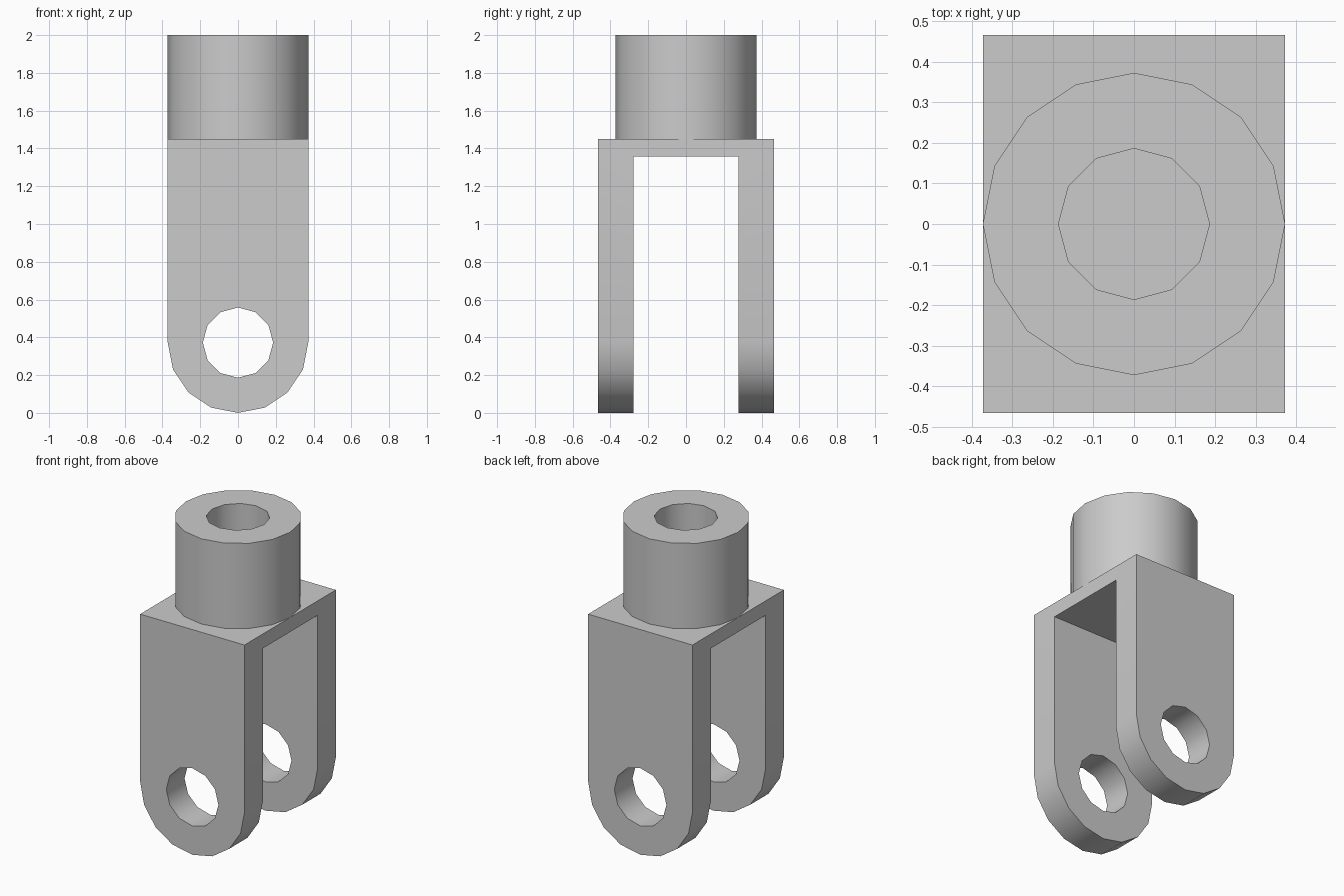
import bpy
import bmesh
from math import cos, sin, pi, radians
from mathutils import Matrix

if "Cube" in bpy.data.objects:
    bpy.data.objects.remove(bpy.data.objects["Cube"])

R, HOLE = 0.372, 0.186           # outer and bore radii
HALF_Y, SLOT_Y = 0.465, 0.279    # fork outside and inside half widths
SLOT_TOP, SHOULDER, TOP = 1.358, 1.451, 2.0

steel = bpy.data.materials.new("grey steel")
steel.use_nodes = True
GREY = (0.6, 0.6, 0.6, 1)
steel.diffuse_color = GREY
steel.node_tree.nodes["Principled BSDF"].inputs["Base Color"].default_value = GREY


def prism(name, outline, depth, matrix):
    """Extrude a flat outline upwards by depth, then place it."""
    bm = bmesh.new()
    face = bm.faces.new([bm.verts.new((x, y, 0)) for x, y in outline])
    ext = bmesh.ops.extrude_face_region(bm, geom=[face])["geom"]
    verts = [v for v in ext if isinstance(v, bmesh.types.BMVert)]
    bmesh.ops.translate(bm, verts=verts, vec=(0, 0, depth))
    bmesh.ops.recalc_face_normals(bm, faces=bm.faces)
    bm.transform(matrix)
    mesh = bpy.data.meshes.new(name)
    bm.to_mesh(mesh)
    bm.free()
    mesh.materials.append(steel)
    obj = bpy.data.objects.new(name, mesh)
    bpy.context.collection.objects.link(obj)
    return obj


def arc(radius, sides, start=0, count=None):
    angles = [start + 2 * pi * i / sides for i in range(count or sides)]
    return [(radius * cos(a), radius * sin(a)) for a in angles]


def select(obj):
    bpy.ops.object.select_all(action='DESELECT')
    obj.select_set(True)
    bpy.context.view_layer.objects.active = obj


def cut(target, cutter):
    mod = target.modifiers.new("cut", 'BOOLEAN')
    mod.operation, mod.solver, mod.object = 'DIFFERENCE', 'EXACT', cutter
    select(target)
    bpy.ops.object.modifier_apply(modifier=mod.name)
    bpy.data.objects.remove(cutter)


def along_y(start):
    """Place an outline drawn in x and z so that it extrudes towards -y."""
    return Matrix.Translation((0, start, R)) @ Matrix.Rotation(radians(90), 4, 'X')


# Fork: rounded block, split by a slot and drilled for the cross pin
rounded = arc(R, 16, pi, 9) + [(R, SHOULDER - R), (-R, SHOULDER - R)]
fork = prism("fork", rounded, 2 * HALF_Y, along_y(HALF_Y))
slot = [(-1, -SLOT_Y), (1, -SLOT_Y), (1, SLOT_Y), (-1, SLOT_Y)]
cut(fork, prism("slot_cutter", slot, SLOT_TOP + 1, Matrix.Translation((0, 0, -1))))
cut(fork, prism("pin_cutter", arc(HOLE, 12), 2, along_y(1)))

# Socket: upright collar with an open bore down to the shoulder
base = Matrix.Translation((0, 0, SHOULDER))
socket = prism("socket", arc(R, 16), TOP - SHOULDER, base)
cut(socket, prism("bore_cutter", arc(HOLE, 12), 1, Matrix.Translation((0, 0, SHOULDER - 0.1))))

for part in (fork, socket):
    select(part)
    bpy.ops.object.shade_smooth_by_angle(angle=radians(35))
